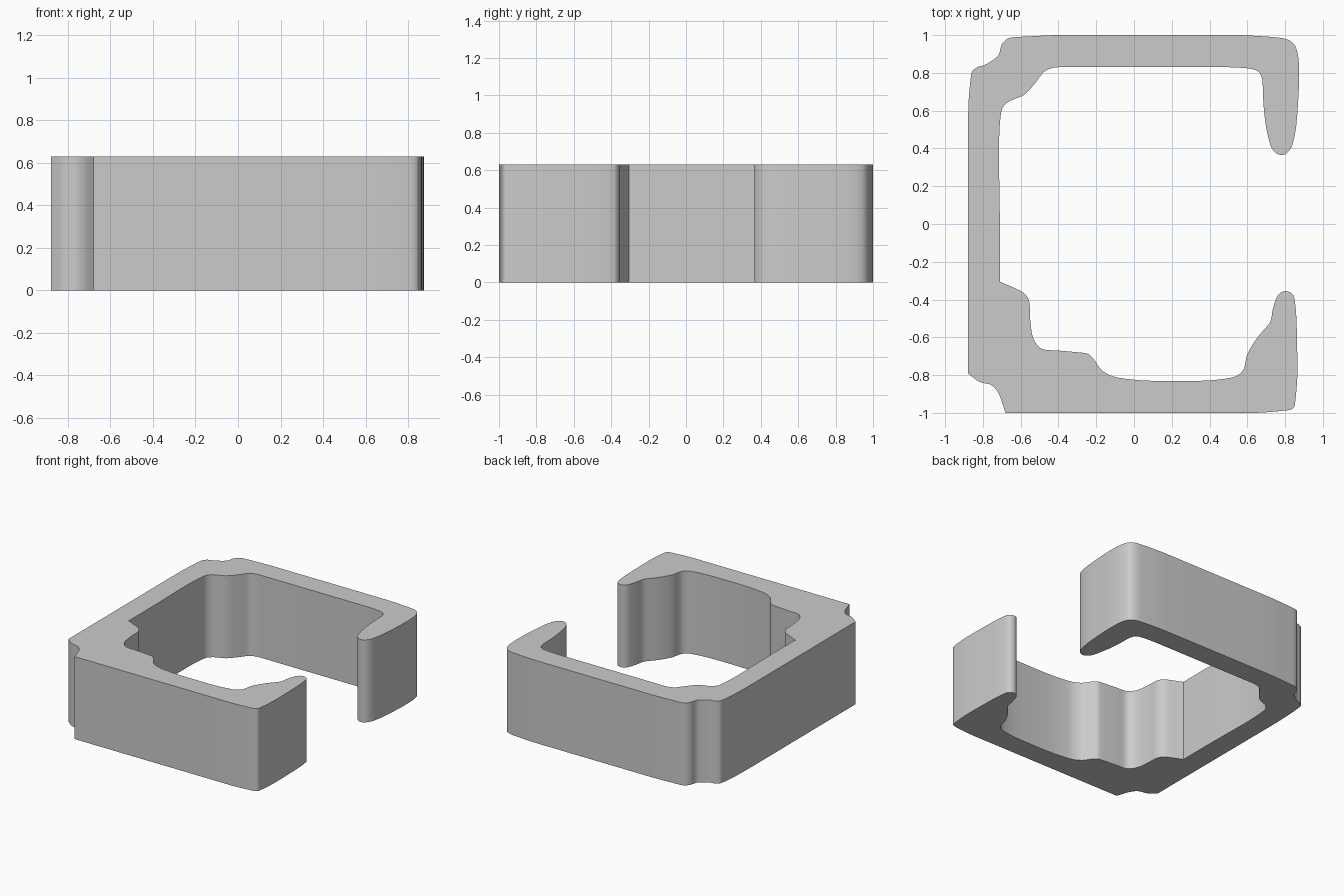
import bpy, bmesh
from mathutils import Vector

if "Cube" in bpy.data.objects:
    bpy.data.objects.remove(bpy.data.objects["Cube"])

HEIGHT = 0.63
STEPS = 5

# Smooth runs of the outline; a sharp corner lies where one run meets the next
notch = [(-.68, -1), (-.715, -.90), (-.755, -.853), (-.82, -.835)]
outer_and_hook = [
    (-.88, -.79), (-.88, .45), (-.875, .66), (-.86, .80), (-.83, .83), (-.79, .842),
    (-.72, .89), (-.70, .95), (-.66, .985), (-.56, .993), (-.4, 1), (.55, 1),
    (.78, .985), (.845, .955), (.87, .88), (.874, .75), (.86, .53), (.835, .41),
    (.785, .365), (.73, .40), (.70, .51), (.685, .64), (.68, .76), (.66, .805),
    (.61, .823), (.5, .83), (-.4, .83), (-.47, .81), (-.52, .75), (-.58, .685),
    (-.66, .65), (-.70, .605), (-.712, .5), (-.715, .35), (-.71, 0)]
inner_and_jaw = [
    (-.71, -.305), (-.59, -.36), (-.555, -.41), (-.55, -.5), (-.535, -.60),
    (-.49, -.66), (-.40, -.67), (-.25, -.685), (-.21, -.72), (-.17, -.775), (-.1, -.81),
    (.03, -.827), (.2, -.832), (.4, -.828), (.53, -.81), (.58, -.77), (.60, -.69),
    (.65, -.605), (.72, -.52), (.735, -.45), (.76, -.38), (.80, -.355),
    (.845, -.38), (.86, -.5), (.865, -.8), (.85, -.965), (.82, -.985), (.64, -1)]
runs = [notch, outer_and_hook, inner_and_jaw]


def smooth_run(points):
    """Hermite curve through the points, leaving out the last one."""
    p = [Vector(q) for q in points]
    ext = [p[0]] + p + [p[-1]]
    direction = [(ext[i + 2] - ext[i]).normalized() for i in range(len(p))]
    length = [(b - a).length for a, b in zip(p, p[1:])]
    size = [min(length[max(i - 1, 0)], length[min(i, len(length) - 1)])
            for i in range(len(p))]
    out = []
    for i in range(len(p) - 1):
        straight = length[i] > 0.6
        for k in range(1 if straight else STEPS):
            t = k / STEPS
            out.append(p[i] * (2*t**3 - 3*t**2 + 1) + p[i+1] * (3*t**2 - 2*t**3)
                       + direction[i] * size[i] * (t**3 - 2*t**2 + t)
                       + direction[i+1] * size[i+1] * (t**3 - t**2))
    return out


outline = []
for i, run in enumerate(runs):
    outline += smooth_run(run + [runs[(i + 1) % len(runs)][0]])

# Extrude the open bracket straight up from the ground
bm = bmesh.new()
base = bm.faces.new([bm.verts.new((v.x, v.y, 0)) for v in outline])
top = bmesh.ops.extrude_face_region(bm, geom=[base], use_keep_orig=True)
bmesh.ops.translate(bm, vec=(0, 0, HEIGHT),
                    verts=[g for g in top["geom"] if isinstance(g, bmesh.types.BMVert)])
bmesh.ops.recalc_face_normals(bm, faces=bm.faces[:])
mesh = bpy.data.meshes.new("open_bracket")
bm.to_mesh(mesh)
bm.free()
bracket = bpy.data.objects.new("open_bracket", mesh)
bpy.context.collection.objects.link(bracket)
bpy.context.view_layer.objects.active = bracket
bracket.select_set(True)
bpy.ops.object.shade_smooth_by_angle(angle=0.5)
